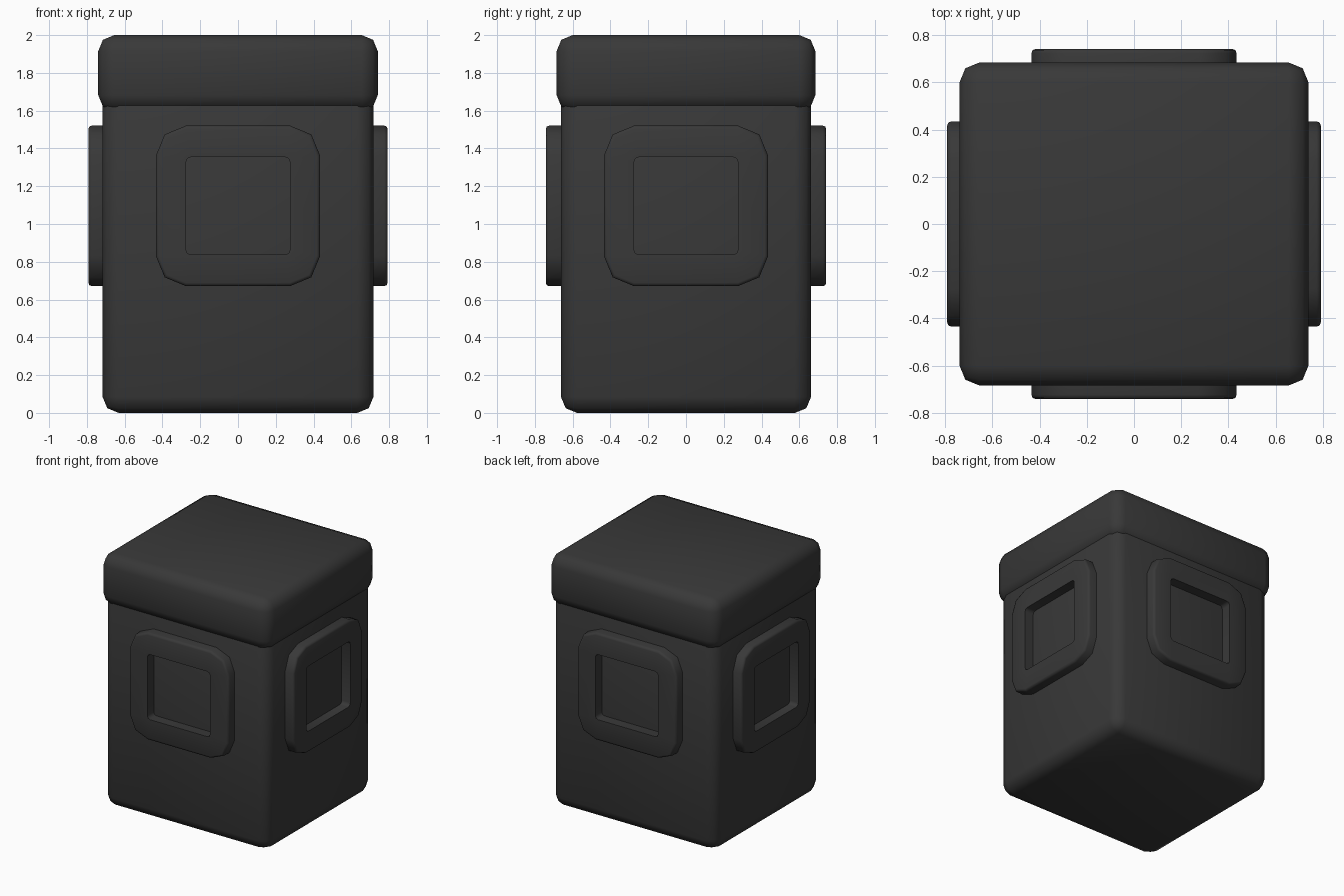
import bpy, bmesh
from math import sin, cos, pi
from mathutils import Matrix, Vector

if "Cube" in bpy.data.objects:
    bpy.data.objects.remove(bpy.data.objects["Cube"])

mat = bpy.data.materials.new("dark_plastic")
mat.diffuse_color = (0.04, 0.04, 0.04, 1)
mat.use_nodes = True
mat.node_tree.nodes["Principled BSDF"].inputs["Base Color"].default_value = mat.diffuse_color


def finish(bm, name, angle):
    bmesh.ops.recalc_face_normals(bm, faces=bm.faces)
    mesh = bpy.data.meshes.new(name)
    bm.to_mesh(mesh)
    bm.free()
    mesh.materials.append(mat)
    ob = bpy.data.objects.new(name, mesh)
    bpy.context.collection.objects.link(ob)
    bpy.ops.object.select_all(action='DESELECT')
    ob.select_set(True)
    bpy.context.view_layer.objects.active = ob
    bpy.ops.object.shade_smooth_by_angle(angle=angle)
    return ob


def rounded_box(name, hx, hy, z0, z1, r):
    bm = bmesh.new()
    bmesh.ops.create_cube(bm, size=1)
    bmesh.ops.scale(bm, vec=(2 * hx, 2 * hy, z1 - z0), verts=bm.verts)
    bmesh.ops.translate(bm, vec=(0, 0, (z0 + z1) / 2), verts=bm.verts)
    bmesh.ops.bevel(bm, geom=bm.edges[:], offset=r, segments=2,
                    profile=0.5, affect='EDGES')
    return finish(bm, name, pi / 3)


def rounded_rect(hw, hh, r):
    # Two-segment corners, counter-clockwise
    pts = []
    for i, (sx, sz) in enumerate([(1, 1), (-1, 1), (-1, -1), (1, -1)]):
        for k in range(3):
            a = (i + k / 2) * pi / 2
            pts.append((sx * (hw - r) + r * cos(a), sz * (hh - r) + r * sin(a)))
    return pts


def frame(name, surface, front, turn):
    # Square ring lofted through outer wall, rounded edge, front and inner wall
    loops = [(0.435, 0.425, 0.16, surface - 0.04),
             (0.435, 0.425, 0.16, front - 0.018),
             (0.430, 0.420, 0.155, front - 0.005),
             (0.417, 0.407, 0.142, front),
             (0.275, 0.258, 0.025, front),
             (0.275, 0.258, 0.025, surface - 0.04)]
    bm = bmesh.new()
    rings = [[bm.verts.new((x, -d, z)) for x, z in rounded_rect(w, h, r)]
             for w, h, r, d in loops]
    rings.append(rings[0])
    for a, b in zip(rings, rings[1:]):
        for i in range(len(a)):
            j = (i + 1) % len(a)
            bm.faces.new((a[i], a[j], b[j], b[i]))
    m = Matrix.Translation(Vector((0, 0, 1.096))) @ Matrix.Rotation(turn, 4, 'Z')
    bmesh.ops.transform(bm, matrix=m, verts=bm.verts)
    return finish(bm, name, 0.85)


# Main body and overhanging lid
rounded_box("body", 0.717, 0.662, 0, 1.75, 0.085)
rounded_box("lid", 0.74, 0.685, 1.597, 2, 0.085)

# Raised frames on all four sides
for i, side in enumerate(["front", "right", "back", "left"]):
    s, f = ((0.662, 0.742), (0.717, 0.792))[i % 2]
    frame(side + "_frame", s, f, i * pi / 2)
